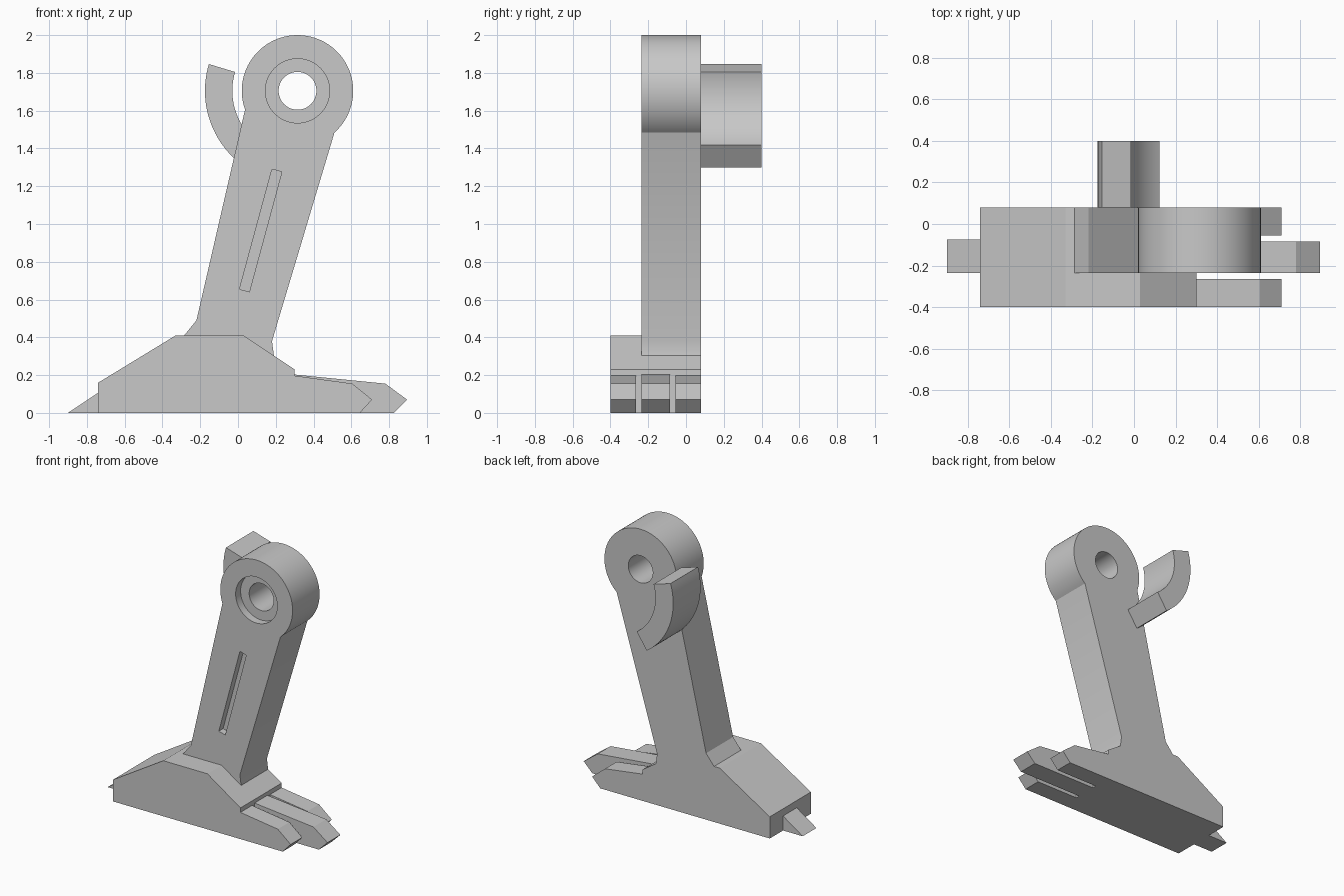
import bpy
import bmesh
from math import sin, cos, radians, atan2, degrees

cube = bpy.data.objects.get("Cube")
if cube:
    bpy.data.objects.remove(cube, do_unlink=True)

grey = bpy.data.materials.new("plain grey")
grey.use_nodes = True
colour = (0.58, 0.58, 0.58, 1)
grey.diffuse_color = colour
grey.node_tree.nodes["Principled BSDF"].inputs["Base Color"].default_value = colour

HUB = (0.315, 1.705)
BACK = 0.08
LEG_FRONT = -0.235
FOOT_FRONT = -0.40


def arc(radius, start, end, steps):
    """Points around the hub in the x-z plane, angles in degrees."""
    angles = [radians(start + (end - start) * i / steps) for i in range(steps + 1)]
    return [(HUB[0] + radius * cos(a), HUB[1] + radius * sin(a)) for a in angles]


def prism(name, outline, y0, y1):
    """Extrude an x-z outline from y0 to y1."""
    bm = bmesh.new()
    face = bm.faces.new([bm.verts.new((x, y0, z)) for x, z in outline])
    grown = bmesh.ops.extrude_face_region(bm, geom=[face])["geom"]
    moved = [v for v in grown if isinstance(v, bmesh.types.BMVert)]
    bmesh.ops.translate(bm, verts=moved, vec=(0, y1 - y0, 0))
    bmesh.ops.recalc_face_normals(bm, faces=bm.faces)
    mesh = bpy.data.meshes.new(name)
    bm.to_mesh(mesh)
    bm.free()
    mesh.materials.append(grey)
    obj = bpy.data.objects.new(name, mesh)
    bpy.context.collection.objects.link(obj)
    return obj


def activate(obj):
    bpy.ops.object.select_all(action='DESELECT')
    obj.select_set(True)
    bpy.context.view_layer.objects.active = obj


def cut(obj, cutter):
    cutter.hide_render = True
    mod = obj.modifiers.new("cut", 'BOOLEAN')
    mod.operation = 'DIFFERENCE'
    mod.solver = 'EXACT'
    mod.object = cutter
    activate(obj)
    bpy.ops.object.modifier_apply(modifier=mod.name)
    bpy.data.objects.remove(cutter, do_unlink=True)


def smooth(obj):
    activate(obj)
    bpy.ops.object.shade_smooth_by_angle(angle=radians(25))


# Foot with the two outer toes, opened up in the middle
foot = prism("foot", [(-0.74, 0), (-0.74, 0.16), (-0.33, 0.41), (0.03, 0.41),
                      (0.30, 0.23), (0.30, 0.197), (0.605, 0.155),
                      (0.71, 0.07), (0.645, 0)], FOOT_FRONT, BACK)
cut(foot, prism("toe_gap", [(0.30, -0.1), (0.30, 0.2), (0.30, 0.215),
                            (0.9, 0.215), (0.9, -0.1)], -0.265, -0.055))

# Long middle toe and heel spur
prism("middle_toe", [(0.30, 0), (0.30, 0.203), (0.78, 0.155),
                     (0.895, 0.07), (0.825, 0)], -0.235, -0.085)
prism("heel_spur", [(-0.90, 0), (-0.74, 0.107), (-0.74, 0)], -0.235, -0.075)

# Leg with a round hub, flared where it meets the foot
right_angle = degrees(atan2(1.485 - HUB[1], 0.51 - HUB[0]))
left_angle = degrees(atan2(1.605 - HUB[1], 0.035 - HUB[0])) + 360
leg = prism("leg", [(-0.285, 0.41), (0.03, 0.41), (0.19, 0.303), (0.18, 0.38)]
            + arc(0.295, right_angle, left_angle, 64)
            + [(-0.22, 0.49)], LEG_FRONT, BACK)

# Through hole, shallow counterbore and slanted groove
full_circle = lambda r: arc(r, 0, 360, 64)[:-1]
cut(leg, prism("hole_cutter", full_circle(0.10), -0.5, 0.5))
cut(leg, prism("counterbore_cutter", full_circle(0.17), -0.5, LEG_FRONT + 0.058))
cut(leg, prism("groove_cutter", [(0.18, 1.29), (0.232, 1.276), (0.06, 0.641),
                                 (0.008, 0.655)], -0.5, LEG_FRONT + 0.05))
smooth(leg)

# Curved hook on the back, concentric with the hub
hook = prism("rear_hook", arc(0.345, 163.2, 236, 28) + arc(0.49, 236, 163.2, 28),
             BACK, 0.40)
smooth(hook)
